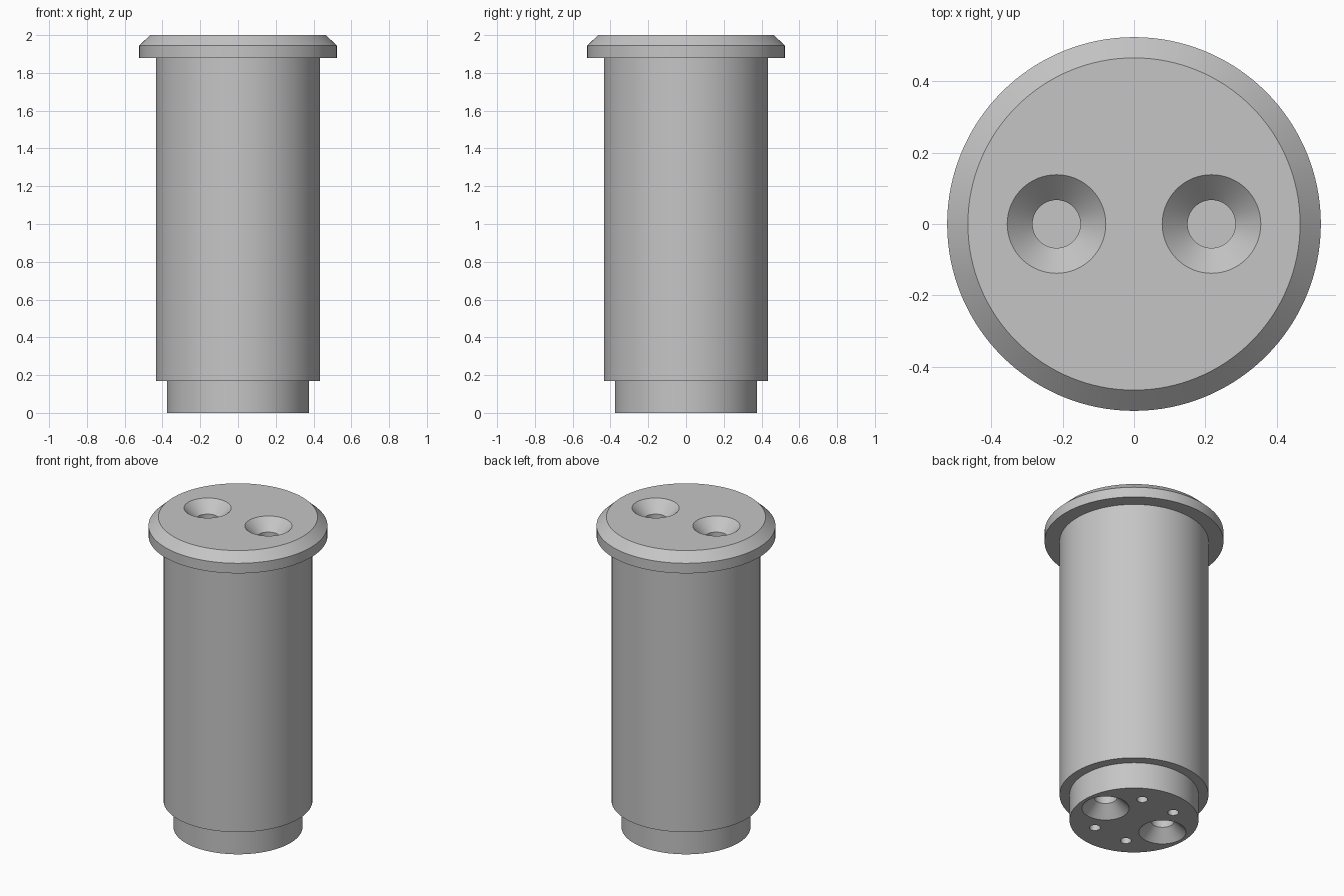
import bpy
import bmesh
import math

cube = bpy.data.objects.get("Cube")
if cube:
    bpy.data.objects.remove(cube, do_unlink=True)

# One plain grey for the whole part
grey = bpy.data.materials.new("plain_grey")
grey.use_nodes = True
colour = (0.56, 0.56, 0.56, 1)
grey.diffuse_color = colour
grey.node_tree.nodes["Principled BSDF"].inputs["Base Color"].default_value = colour


def lathe(name, profile, sides, centre=(0, 0)):
    """Solid of revolution from (radius, height) points, bottom to top."""
    bm = bmesh.new()
    rings = []
    for radius, z in profile:
        rings.append([bm.verts.new((centre[0] + radius * math.cos(math.tau * i / sides),
                                    centre[1] + radius * math.sin(math.tau * i / sides), z))
                      for i in range(sides)])
    for low, high in zip(rings, rings[1:]):
        for i in range(sides):
            j = (i + 1) % sides
            bm.faces.new((low[i], low[j], high[j], high[i]))
    bm.faces.new(rings[0][::-1])
    bm.faces.new(rings[-1])
    mesh = bpy.data.meshes.new(name)
    bm.to_mesh(mesh)
    bm.free()
    mesh.materials.append(grey)
    obj = bpy.data.objects.new(name, mesh)
    bpy.context.collection.objects.link(obj)
    return obj


# Stepped barrel with a chamfered flange at the top
BASE, BODY, RIM, TOP = 0.377, 0.435, 0.523, 0.465
barrel = lathe("flanged_barrel", [
    (BASE, 0), (BASE, 0.17), (BODY, 0.17), (BODY, 1.88),
    (RIM, 1.88), (RIM, 1.945), (TOP, 2)], 128)

# Cutters: countersunk holes at both ends, four small holes underneath
WIDE, BORE, SINK, DEPTH, OVER = 0.138, 0.067, 0.071, 0.35, 0.02
sink_profile = [(WIDE + OVER, -OVER), (BORE, SINK), (BORE, DEPTH)]
cutters = []
for side in (-1, 1):
    x = side * 0.217
    cutters.append(lathe("bottom_sink_cutter", sink_profile, 64, (x, 0)))
    cutters.append(lathe("top_sink_cutter",
                         [(r, 2 - z) for r, z in reversed(sink_profile)], 64, (x, 0)))
    for end in (-1, 1):
        cutters.append(lathe("pin_hole_cutter", [(0.032, -OVER), (0.032, 0.15)],
                             32, (side * 0.118, end * 0.215)))

bpy.context.view_layer.objects.active = barrel
for cutter in cutters:
    cutter.hide_render = True
    mod = barrel.modifiers.new("hole", "BOOLEAN")
    mod.operation = "DIFFERENCE"
    mod.solver = "EXACT"
    mod.object = cutter
    bpy.ops.object.modifier_apply(modifier=mod.name)
for cutter in cutters:
    bpy.data.objects.remove(cutter, do_unlink=True)

# Smooth round walls, crisp steps
bpy.ops.object.select_all(action="DESELECT")
barrel.select_set(True)
bpy.ops.object.shade_smooth_by_angle(angle=math.radians(30))
